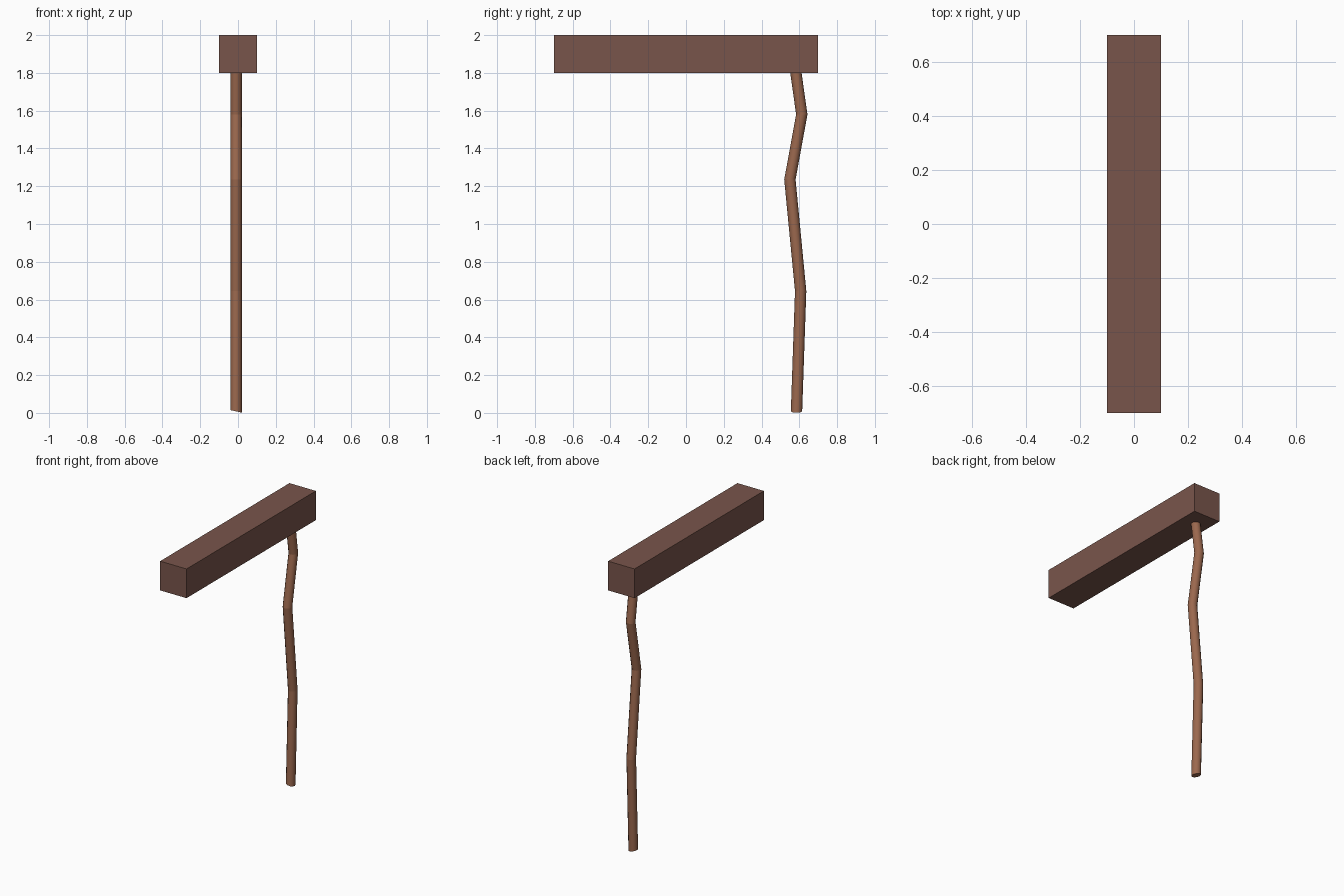
import bpy, bmesh
from math import cos, sin, tau, radians

cube = bpy.data.objects.get("Cube")
if cube:
    bpy.data.objects.remove(cube, do_unlink=True)


def material(name, rgb):
    """Flat material from an sRGB colour."""
    linear = [((c / 255 + 0.055) / 1.055) ** 2.4 for c in rgb] + [1.0]
    mat = bpy.data.materials.new(name)
    mat.use_nodes = True
    mat.diffuse_color = linear
    mat.node_tree.nodes["Principled BSDF"].inputs["Base Color"].default_value = linear
    return mat


def finish(bm, name, mat):
    bmesh.ops.recalc_face_normals(bm, faces=bm.faces[:])
    mesh = bpy.data.meshes.new(name)
    bm.to_mesh(mesh)
    bm.free()
    mesh.materials.append(mat)
    obj = bpy.data.objects.new(name, mesh)
    bpy.context.collection.objects.link(obj)
    return obj


# Square head beam
bm = bmesh.new()
bmesh.ops.create_cube(bm, size=1)
bmesh.ops.scale(bm, vec=(0.2, 1.4, 0.2), verts=bm.verts)
bmesh.ops.translate(bm, vec=(0, 0, 1.9), verts=bm.verts)
finish(bm, "head_beam", material("dark brown", (121, 85, 75)))

# Crooked handle: rings along a bent path, the lowest cut at a slant
path = [(0.585, 0.008), (0.607, 0.645), (0.55, 1.235), (0.613, 1.58), (0.579, 1.82)]
SIDES, RADIUS = 12, 0.03
bm = bmesh.new()
rings = []
for i, (y, z) in enumerate(path):
    slant = -0.22 if i == 0 else 0
    rings.append([bm.verts.new((-0.01 + RADIUS * cos(a), y + RADIUS * sin(a),
                                z + slant * RADIUS * cos(a)))
                  for a in (tau * k / SIDES for k in range(SIDES))])
for low, high in zip(rings, rings[1:]):
    for k in range(SIDES):
        n = (k + 1) % SIDES
        bm.faces.new((low[k], low[n], high[n], high[k]))
bm.faces.new(rings[0])
bm.faces.new(rings[-1])
handle = finish(bm, "crooked_handle", material("warm brown", (155, 104, 78)))

# Smooth around the stick, crisp at the bends
for poly in handle.data.polygons:
    poly.use_smooth = len(poly.vertices) == 4
for edge in handle.data.edges:
    a, b = (handle.data.vertices[v].co for v in edge.vertices)
    edge.use_edge_sharp = abs(a.z - b.z) < 0.1
